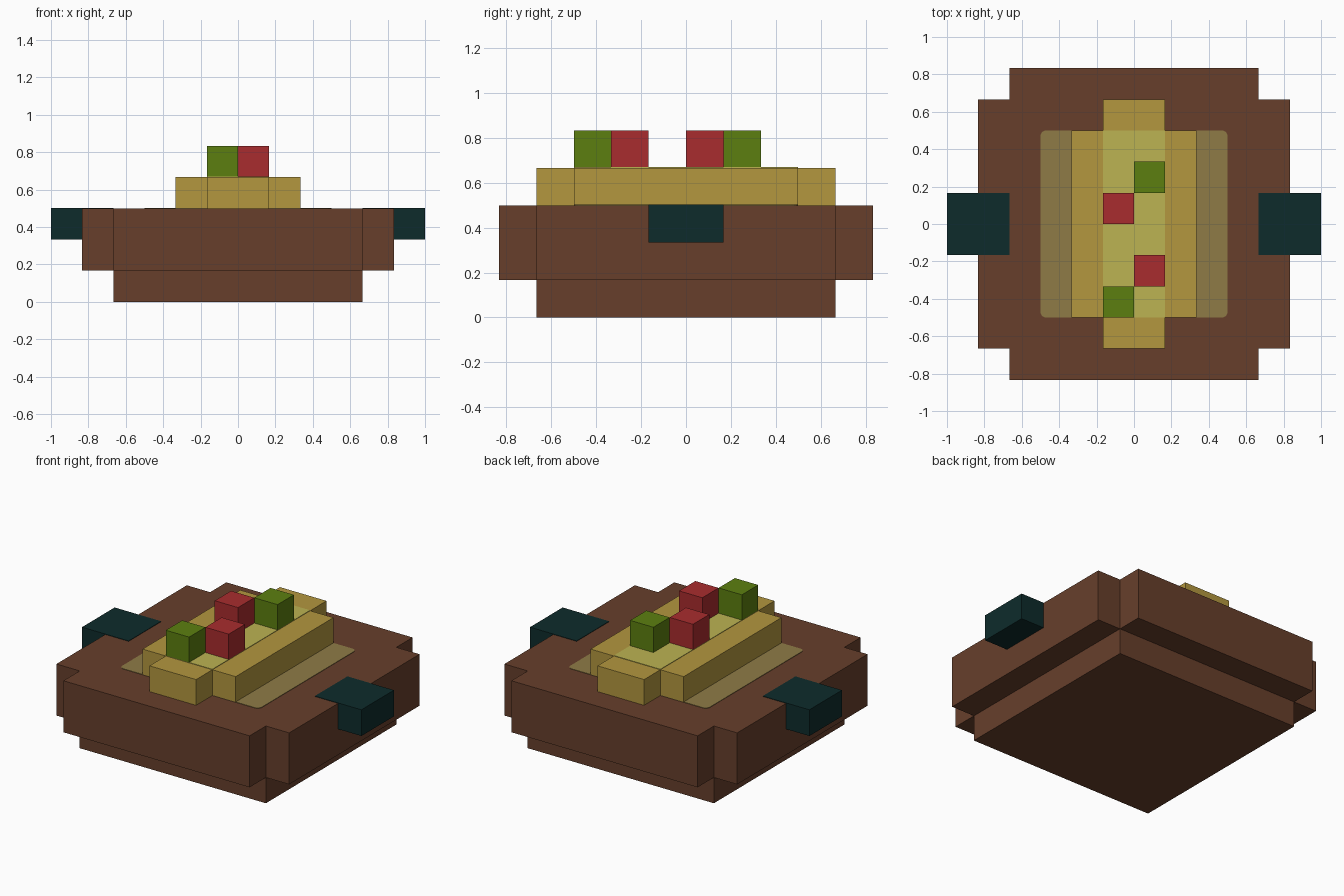
import bpy
import bmesh
import math

U = 1 / 6      # one block of the grid
LIFT = 0.003   # thickness of painted plates

cube = bpy.data.objects.get("Cube")
if cube:
    bpy.data.objects.remove(cube, do_unlink=True)


def material(name, hex_code):
    """Flat colour from an sRGB hex code, converted to linear."""
    channels = [int(hex_code[i:i + 2], 16) / 255 for i in (0, 2, 4)]
    colour = [c / 12.92 if c < 0.04045 else ((c + 0.055) / 1.055) ** 2.4
              for c in channels] + [1]
    mat = bpy.data.materials.new(name)
    mat.use_nodes = True
    mat.diffuse_color = colour
    bsdf = mat.node_tree.nodes["Principled BSDF"]
    bsdf.inputs["Base Color"].default_value = colour
    bsdf.inputs["Roughness"].default_value = 0.9
    return mat


brown = material("brown clay", "673F2B")
teal = material("dark teal", "0D2B2B")
yellow = material("mustard yellow", "B3973F")
pale_yellow = material("pale yellow", "BCB352")
broth = material("olive broth", "8F7B46")
green = material("leaf green", "5C7F10")
red = material("tomato red", "A92C2E")


def prism(name, outline, z0, z1, mat):
    """Extrude a counter-clockwise outline from z0 to z1."""
    bm = bmesh.new()
    base = bm.faces.new([bm.verts.new((x, y, z0)) for x, y in outline])
    top = bmesh.ops.extrude_face_region(bm, geom=[base], use_keep_orig=True)
    verts = [g for g in top["geom"] if isinstance(g, bmesh.types.BMVert)]
    bmesh.ops.translate(bm, verts=verts, vec=(0, 0, z1 - z0))
    bmesh.ops.recalc_face_normals(bm, faces=bm.faces)
    mesh = bpy.data.meshes.new(name)
    bm.to_mesh(mesh)
    bm.free()
    mesh.materials.append(mat)
    obj = bpy.data.objects.new(name, mesh)
    bpy.context.collection.objects.link(obj)
    return obj


def rect(x0, x1, y0, y1):
    return [(x0 * U, y0 * U), (x1 * U, y0 * U), (x1 * U, y1 * U), (x0 * U, y1 * U)]


def notched(x, y):
    """Rectangle of half size x, y with one block missing at each corner."""
    quarter = [(x, y - 1), (x - 1, y - 1), (x - 1, y)]
    points = []
    for sx, sy in ((1, 1), (-1, 1), (-1, -1), (1, -1)):
        corner = quarter if sx * sy > 0 else quarter[::-1]
        points += [(sx * px * U, sy * py * U) for px, py in corner]
    return points


def rounded(half, radius, steps=4):
    """Square outline with rounded corners."""
    points = []
    for i in range(4):
        mid = math.pi * (i / 2 + 0.25)
        cx = math.copysign(half - radius, math.cos(mid))
        cy = math.copysign(half - radius, math.sin(mid))
        for k in range(steps + 1):
            a = math.pi / 2 * (i + k / steps)
            points.append((cx + radius * math.cos(a), cy + radius * math.sin(a)))
    return points


# Bowl: square foot and notched body
prism("bowl_foot", rect(-4, 4, -4, 4), 0, U, brown)
prism("bowl_body", notched(5, 5), U, 3 * U, brown)

# Handles let into the rim
prism("left_handle", rect(4, 6, -1, 1), 2 * U, 3 * U + LIFT, teal)
prism("right_handle", rect(-6, -4, -1, 1), 2 * U, 3 * U + LIFT, teal)

# Food heap with its tinted surfaces
prism("broth_surface", rounded(3 * U, 0.03), 3 * U, 3 * U + LIFT, broth)
prism("food_heap", notched(2, 4), 3 * U, 4 * U, yellow)
prism("heap_topping", rect(-1, 1, -3, 3), 4 * U, 4 * U + LIFT, pale_yellow)

# Vegetable cubes
for name, x, y, mat in (("front_green_cube", -1, -3, green),
                        ("front_red_cube", 0, -2, red),
                        ("back_red_cube", -1, 0, red),
                        ("back_green_cube", 0, 1, green)):
    prism(name, rect(x, x + 1, y, y + 1), 4 * U, 5 * U, mat)
